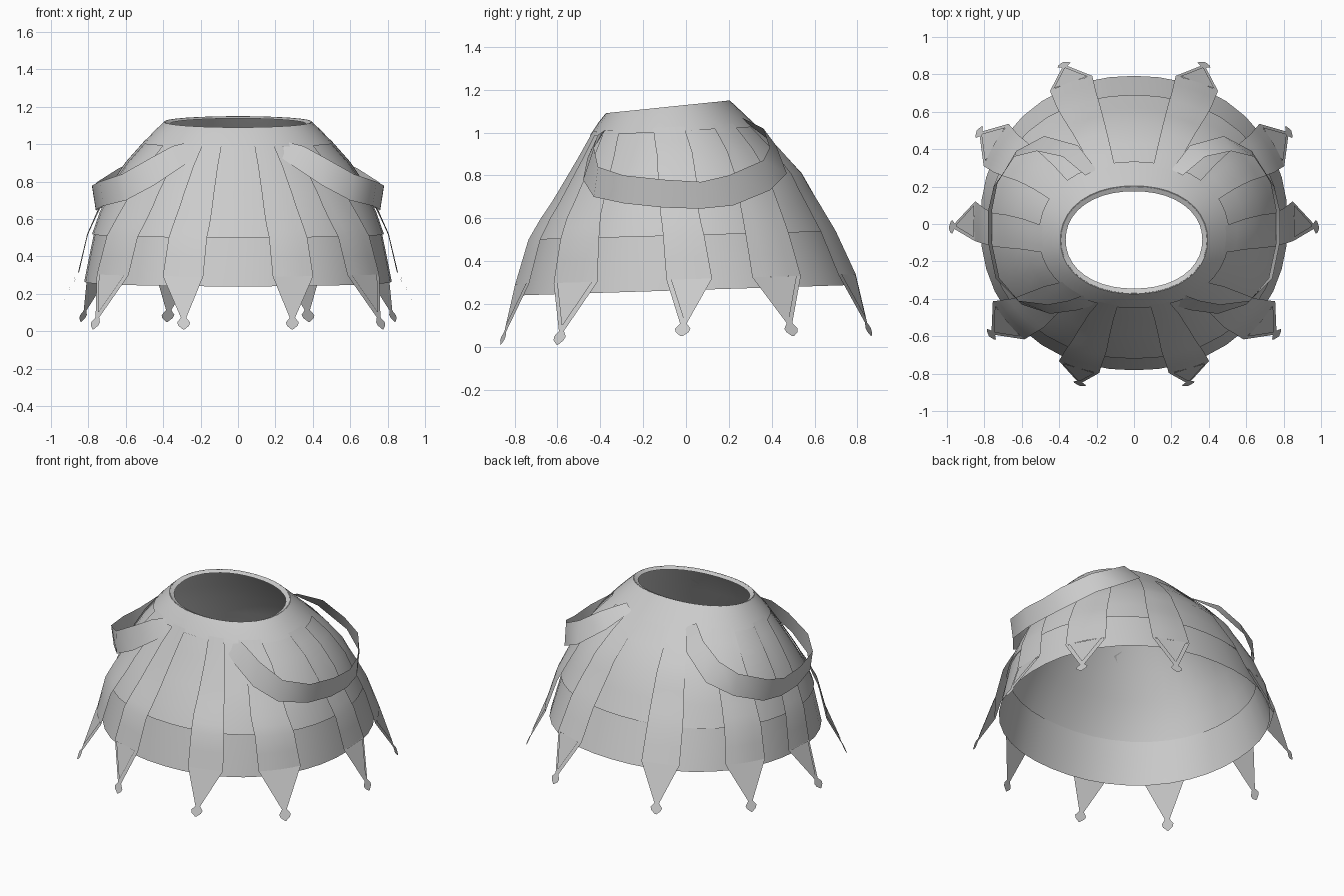
import bpy
import math
from mathutils import Vector

cube = bpy.data.objects.get("Cube")
if cube:
    bpy.data.objects.remove(cube, do_unlink=True)

grey = bpy.data.materials.new("light_grey")
grey.use_nodes = True
GREY = (0.6, 0.6, 0.6, 1)
grey.diffuse_color = GREY
grey.node_tree.nodes["Principled BSDF"].inputs["Base Color"].default_value = GREY

# Rings of the dome from neck to hem: half width, front y, back y, front z, back z
RINGS = [
    (0.39, -0.37, 0.20, 1.09, 1.15),
    (0.47, -0.42, 0.29, 1.02, 1.06),
    (0.59, -0.50, 0.43, 0.88, 0.93),
    (0.68, -0.59, 0.54, 0.73, 0.81),
    (0.74, -0.67, 0.62, 0.60, 0.67),
    (0.78, -0.72, 0.69, 0.50, 0.54),
    (0.83, -0.79, 0.80, 0.24, 0.29),
]
LAST = len(RINGS) - 1


def dome(angle, level, lift=0.0):
    """Point on the dome; angle in degrees from the front towards +x."""
    i = min(int(level), LAST - 1)
    f = level - i
    w, front, back, zf, zb = [a + (b - a) * f for a, b in zip(RINGS[i], RINGS[i + 1])]
    s, c = math.sin(math.radians(angle)), math.cos(math.radians(angle))
    full = (abs(s) ** 2.15 + abs(c) ** 2.15) ** (-1 / 2.15)
    depth = (back - front) / 2 + lift
    return Vector(((w + lift) * s * full,
                   (front + back) / 2 - depth * c * full,
                   zf + (zb - zf) * (1 - c) / 2))


def build(name, points, faces):
    mesh = bpy.data.meshes.new(name)
    mesh.from_pydata(points, [], faces)
    mesh.materials.append(grey)
    obj = bpy.data.objects.new(name, mesh)
    bpy.context.collection.objects.link(obj)
    bpy.ops.object.select_all(action="DESELECT")
    obj.select_set(True)
    bpy.context.view_layer.objects.active = obj
    bpy.ops.object.shade_smooth_by_angle(angle=math.radians(35))
    return obj


def sheet(name, rows, closed=False):
    """Skin a grid of points given as rows of equal length."""
    n = len(rows[0])
    faces = []
    for r in range(len(rows) - 1):
        for k in range(n if closed else n - 1):
            a, b = r * n + k, r * n + (k + 1) % n
            faces.append((a, a + n, b + n, b))
    return build(name, [p for row in rows for p in row], faces)


def ring(level, lift=0.0):
    return [dome(k * 9, level, lift) for k in range(40)]


def mirrored(rows, sign):
    return [[Vector((p[0] * sign, p[1], p[2])) for p in row[::sign]] for row in rows]


# Dome, hem and collar
sheet("upper_dome", [ring(t) for t in (0, 1, 2, 3, 4, 5)], True)
sheet("hem_band", [ring(t, -0.008) for t in (4.9, 5.5, 6)], True)
lip = [p - Vector((0, 0, 0.012)) for p in ring(0, -0.025)]
sheet("collar", [lip, ring(0, 0.004), ring(0.6, 0.008), ring(1.25, 0.009)], True)

# Straps: top angle, top half angle, hem angle, hem half angle, tip position
STRAPS = [
    (16, 6, 20, 7.5, (0.29, -0.865, 0.01)),
    (42, 8, 51, 9, (0.775, -0.60, 0.01)),
    (87, 11, 91, 7.5, (0.99, -0.02, 0.05)),
    (128, 9, 121, 9, (0.84, 0.50, 0.05)),
    (161, 7, 157, 8, (0.38, 0.865, 0.05)),
]
# Outline of the hanging point: distance to tip, share of hem width, own width
POINT = [(0, 1, 0), (0.78, 0, 0.015), (0.87, 0, 0.036), (0.93, 0, 0.03), (1, 0, 0.004)]
COVER = [(0, 0.8, 0), (0.68, 0, 0.004)]


def hanging(base, tip, outline, out):
    mid = (base[0] + base[-1]) / 2
    half = (base[-1] - base[0]) / 2
    side = half.normalized()
    shift = Vector((mid.x, mid.y, 0)).normalized() * out
    rows = []
    for s, share, own in outline:
        c = mid.lerp(tip, s) + shift
        offset = half * share + side * own
        rows.append([c - offset, c, c + offset])
    return rows


for n, (top, top_half, low, low_half, tip) in enumerate(STRAPS, 1):
    rows = []
    for t in (1.1, 1.6, 2, 2.5, 3, 3.5, 4, 4.5, 5, 5.4, 5.8):
        f = (t - 1.1) / 4.7
        c = top + (low - top) * f
        h = top_half + (low_half - top_half) * min(1, f * 1.5)
        lift = 0.01 + 0.025 * max(0, f - 0.5) * 2
        rows.append([dome(c + k * h, t, lift) for k in (-1, -0.5, 0, 0.5, 1)])
    tip = Vector(tip)
    point = hanging(rows[-1], tip, POINT, 0)
    cover = hanging(rows[-1], tip, COVER, 0.007)
    for word, sign in (("left", 1), ("right", -1)):
        sheet(f"{word}_strap_{n}", mirrored(rows, sign))
        sheet(f"{word}_strap_point_{n}", mirrored(point, sign))
        sheet(f"{word}_strap_cover_{n}", mirrored(cover, sign))

# Flared shoulder bands, standing off the dome at the sides
LOWER = [(0.2, -0.43, 0.95), (0.3, -0.46, 0.88), (0.45, -0.48, 0.78), (0.6, -0.43, 0.7),
         (0.72, -0.29, 0.67), (0.76, -0.1, 0.65), (0.76, 0.07, 0.645), (0.73, 0.22, 0.66),
         (0.63, 0.39, 0.73), (0.48, 0.47, 0.81), (0.3, 0.42, 0.94), (0.2, 0.29, 1.04)]
UPPER = [(0.27, -0.38, 1.01), (0.35, -0.41, 0.99), (0.46, -0.43, 0.93), (0.62, -0.41, 0.84),
         (0.74, -0.29, 0.8), (0.78, -0.1, 0.78), (0.78, 0.07, 0.77), (0.75, 0.2, 0.8),
         (0.64, 0.36, 0.87), (0.52, 0.39, 0.93), (0.38, 0.36, 1.02), (0.26, 0.26, 1.07)]
for word, sign in (("left", 1), ("right", -1)):
    sheet(f"{word}_shoulder_band", mirrored([UPPER, LOWER], sign))
